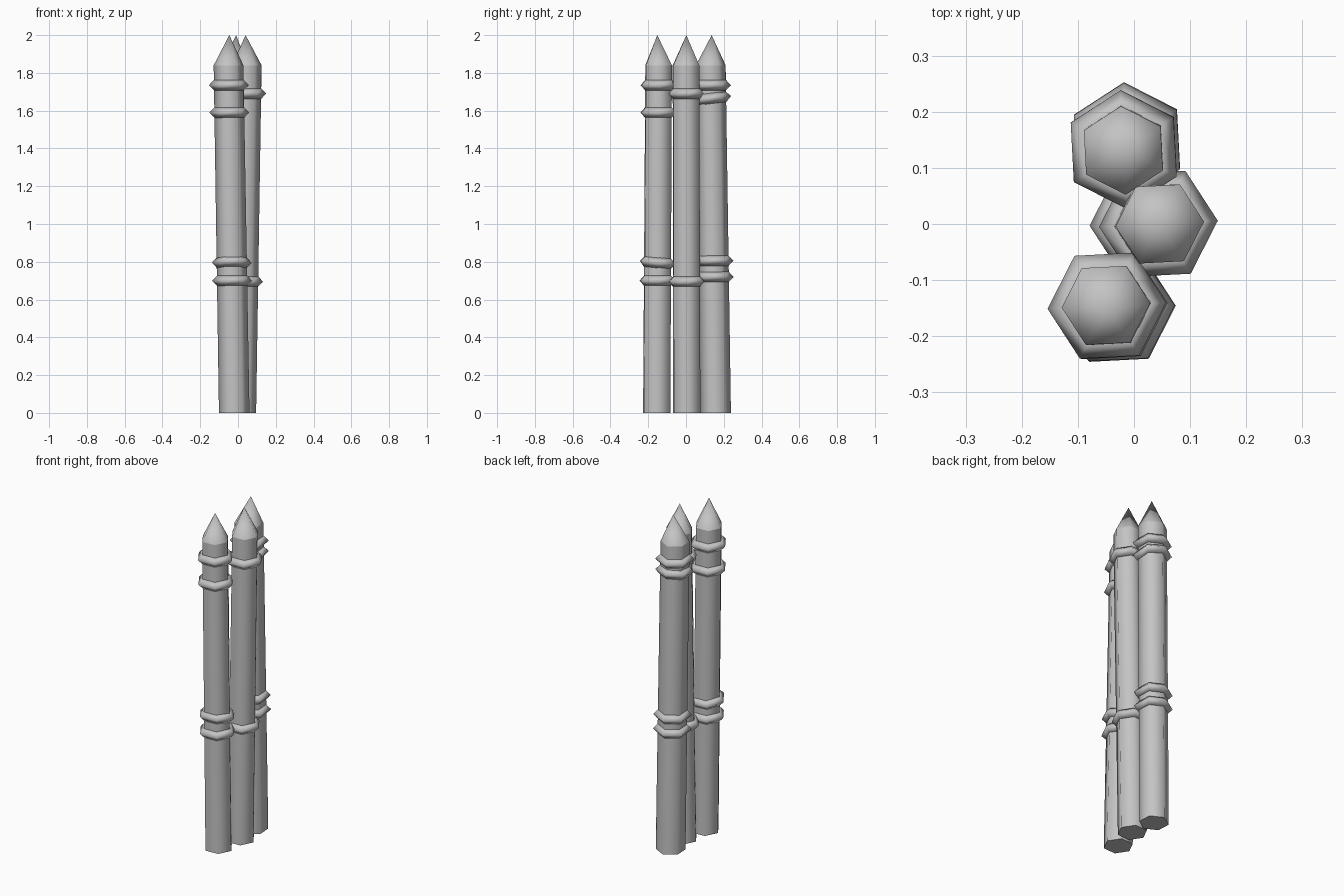
import bpy, bmesh
from math import radians, sin, cos, tau
from mathutils import Vector

cube = bpy.data.objects.get("Cube")
if cube:
    bpy.data.objects.remove(cube)

SIDES = 6
SHOULDER = 1.84

stone = bpy.data.materials.new("grey_stone")
stone.use_nodes = True
colour = (0.55, 0.55, 0.55, 1)
stone.diffuse_color = colour
stone.node_tree.nodes["Principled BSDF"].inputs["Base Color"].default_value = colour


def finish(bm, name):
    mesh = bpy.data.meshes.new(name)
    bmesh.ops.recalc_face_normals(bm, faces=bm.faces[:])
    for face in bm.faces:
        face.smooth = True
    bm.to_mesh(mesh)
    bm.free()
    mesh.materials.append(stone)
    obj = bpy.data.objects.new(name, mesh)
    bpy.context.collection.objects.link(obj)
    return obj


def hexagon(bm, centre, radius, turn):
    angles = [radians(turn) + tau * i / SIDES for i in range(SIDES)]
    return [bm.verts.new(centre + radius * Vector((cos(a), sin(a), 0))) for a in angles]


# Leaning shaft with a pointed cap and crisp shoulder
def build_post(name, base, shoulder, tip, turn):
    bm = bmesh.new()
    low = hexagon(bm, base, 0.081, turn)
    high = hexagon(bm, shoulder, 0.079, turn)
    point = bm.verts.new(tip)
    bm.faces.new(low)
    for i in range(SIDES):
        j = (i + 1) % SIDES
        bm.faces.new((low[i], low[j], high[j], high[i]))
        bm.faces.new((high[i], high[j], point))
        for ring in (low, high):
            bm.edges.get((ring[i], ring[j])).smooth = False
    return finish(bm, name)


# Diamond-section band around a shaft
def build_band(name, centre, turn, tilt):
    bm = bmesh.new()
    loops = [hexagon(bm, Vector((0, 0, z)), r, turn)
             for r, z in ((0.106, 0), (0.079, 0.028), (0.052, 0), (0.079, -0.028))]
    for k, loop in enumerate(loops):
        above = loops[(k + 1) % len(loops)]
        for i in range(SIDES):
            j = (i + 1) % SIDES
            bm.faces.new((loop[i], loop[j], above[j], above[i]))
    obj = finish(bm, name)
    obj.location = centre
    obj.rotation_euler.x = radians(tilt)


# Each post: base xy, shoulder xy, tip xy, turn, bands as (height, tilt)
posts = {
    "front": ((-0.02, -0.155), (-0.05, -0.145), (-0.046, -0.152), 3,
              ((1.735, 0), (1.59, 0), (0.795, -6), (0.7, 0))),
    "middle": ((0.015, 0.004), (0.046, 0), (0.04, 0.002), 3,
               ((1.69, 0), (0.695, 0))),
    "back": ((-0.008, 0.157), (-0.019, 0.131), (-0.01, 0.136), 33,
             ((1.735, 0), (1.665, 7), (0.805, 0), (0.72, 0))),
}

for label, (base, shoulder, tip, turn, bands) in posts.items():
    foot, top = Vector((*base, 0)), Vector((*shoulder, SHOULDER))
    build_post(label + "_post", foot, top, Vector((*tip, 2)), turn)
    for n, (height, tilt) in enumerate(bands, 1):
        build_band(f"{label}_band_{n}", foot.lerp(top, height / SHOULDER), turn, tilt)
